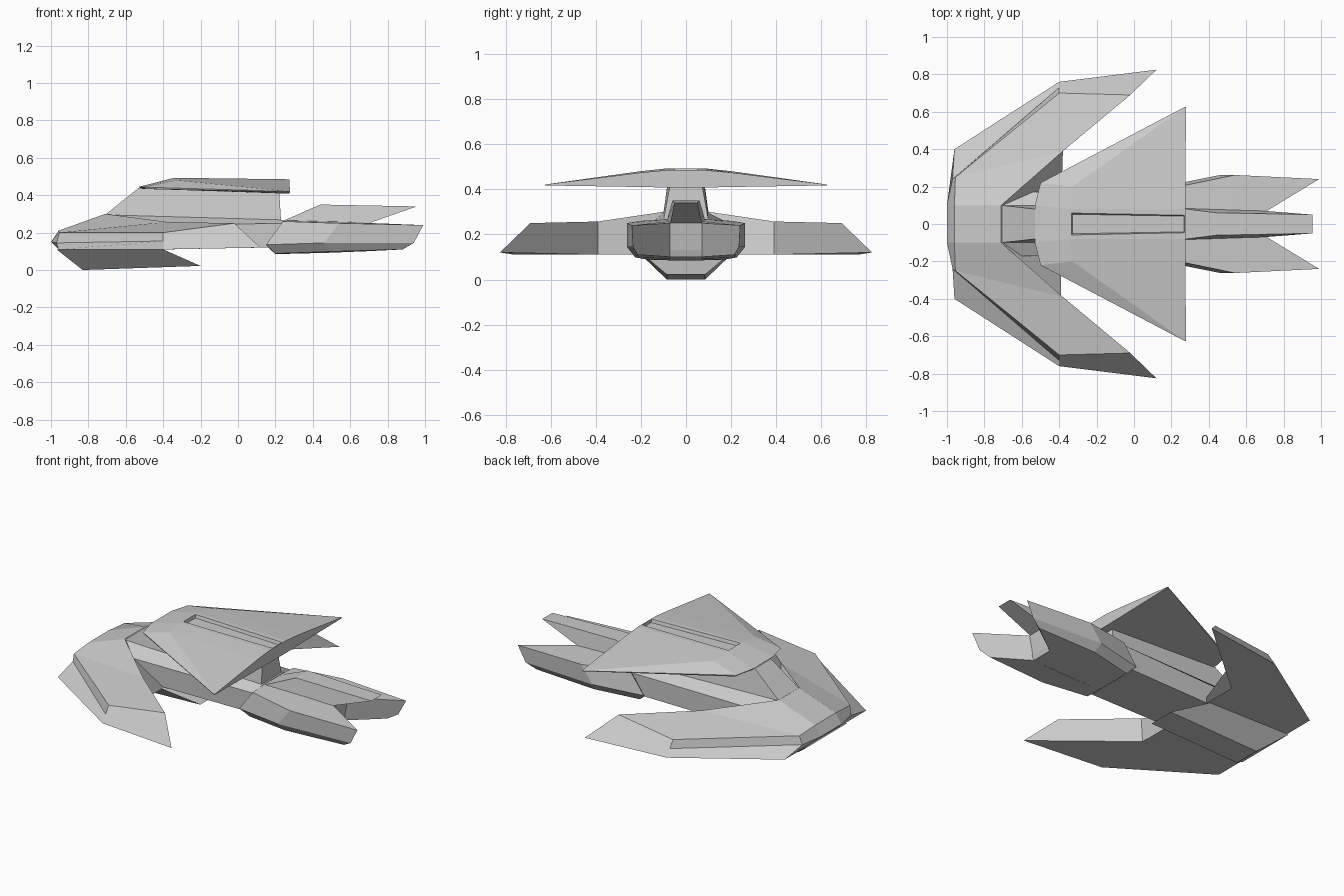
import bpy, bmesh


def loft(name, sections):
    """Skin equal-length rings of points and cap both ends."""
    bm = bmesh.new()
    rings = [[bm.verts.new(p) for p in s] for s in sections]
    n = len(rings[0])
    for a, b in zip(rings, rings[1:]):
        for i in range(n):
            j = (i + 1) % n
            bm.faces.new((a[i], a[j], b[j], b[i]))
    bm.faces.new(rings[0])
    bm.faces.new(rings[-1])
    bmesh.ops.remove_doubles(bm, verts=bm.verts, dist=0.0005)
    bmesh.ops.recalc_face_normals(bm, faces=bm.faces)
    me = bpy.data.meshes.new(name)
    bm.to_mesh(me)
    bm.free()
    ob = bpy.data.objects.new(name, me)
    bpy.context.collection.objects.link(ob)
    return ob


def flip(section):
    return [(x, -y, z) for x, y, z in section]


def both_sides(sections):
    """Half sections from the middle outwards, mirrored across y."""
    return [flip(s) for s in reversed(sections)] + sections


def rect(x0, x1, h0, h1, z0, z1):
    """Four-point ring: half widths h0/h1 and heights z0/z1 at x0/x1."""
    return [(x0, -h0, z0), (x1, -h1, z1), (x1, h1, z1), (x0, h0, z0)]


# Forward swept wings: top front, leading edge, bottom front, bottom rear, top rear
loft("wings", both_sides([
    [(-.96, .1, .21), (-1, .1, .15), (-.96, .1, .11), (-.39, .1, .11), (-.71, .1, .30)],
    [(-.955, .25, .20), (-.97, .24, .145), (-.96, .40, .11), (-.39, .39, .11), (-.38, .39, .257)],
    [(-.40, .70, .20), (-.40, .73, .155), (-.40, .76, .11), (.12, .825, .12), (-.02, .69, .25)],
]))

# Keel under the nose
loft("keel", [rect(-.83, -.20, .085, .085, 0, .022),
              rect(-.97, -.40, .20, .19, .11, .11)])

# Central hull
loft("hull", [rect(-.60, .16, .17, .18, .11, .12),
              rect(-.60, .24, .17, .19, .235, .25),
              rect(-.71, .24, .10, .10, .295, .268)])

# Neck carrying the top plate
loft("neck", [rect(-.71, .23, .10, .10, .295, .262),
              rect(-.53, .22, .08, .07, .44, .425)])

# Top plate: front, top front, top rear, bottom rear, bottom front
plate = loft("top_plate", both_sides([
    [(-.53, .10, .445), (-.34, .08, .493), (.275, .08, .485), (.275, .10, .408), (-.52, .10, .435)],
    [(-.50, .22, .443), (-.33, .20, .480), (.275, .20, .474), (.275, .20, .410), (-.49, .22, .433)],
    [(.27, .625, .420), (.272, .625, .421), (.278, .625, .421), (.278, .625, .417), (.27, .625, .417)],
]))

# Slot recessed into the plate
cutter = loft("slot_cutter", [rect(-.33, .268, .052, .042, .474, .466),
                              rect(-.34, .270, .068, .055, .52, .52)])
cutter.hide_render = True
cutter.hide_viewport = True
cut = plate.modifiers.new("slot", 'BOOLEAN')
cut.operation = 'DIFFERENCE'
cut.object = cutter

# Side tail pods: inner top, outer top, outer low, bottom outer, bottom inner
pod = [
    [(.24, .07, .266), (.24, .20, .26), (.15, .20, .135), (.20, .17, .088), (.20, .07, .085)],
    [(.54, .07, .258), (.54, .262, .25), (.46, .262, .145), (.48, .225, .098), (.48, .07, .092)],
    [(.71, .07, .25), (.99, .24, .24), (.94, .235, .145), (.88, .215, .11), (.68, .07, .10)],
]
loft("tail_pod_left", pod)
loft("tail_pod_right", [flip(s) for s in pod])

# Middle of the tail between the pods
loft("tail_core", [rect(.13, .68, .075, .072, .125, .10),
                   rect(.20, .71, .085, .072, .266, .25)])
loft("tail_core_belly", [rect(.20, .68, .075, .072, .085, .10),
                         rect(.15, .69, .075, .072, .13, .13)])

# Upper tail fin
loft("tail_fin", [rect(.24, .70, .085, .070, .262, .25),
                  rect(.44, .955, .060, .050, .35, .34)])
